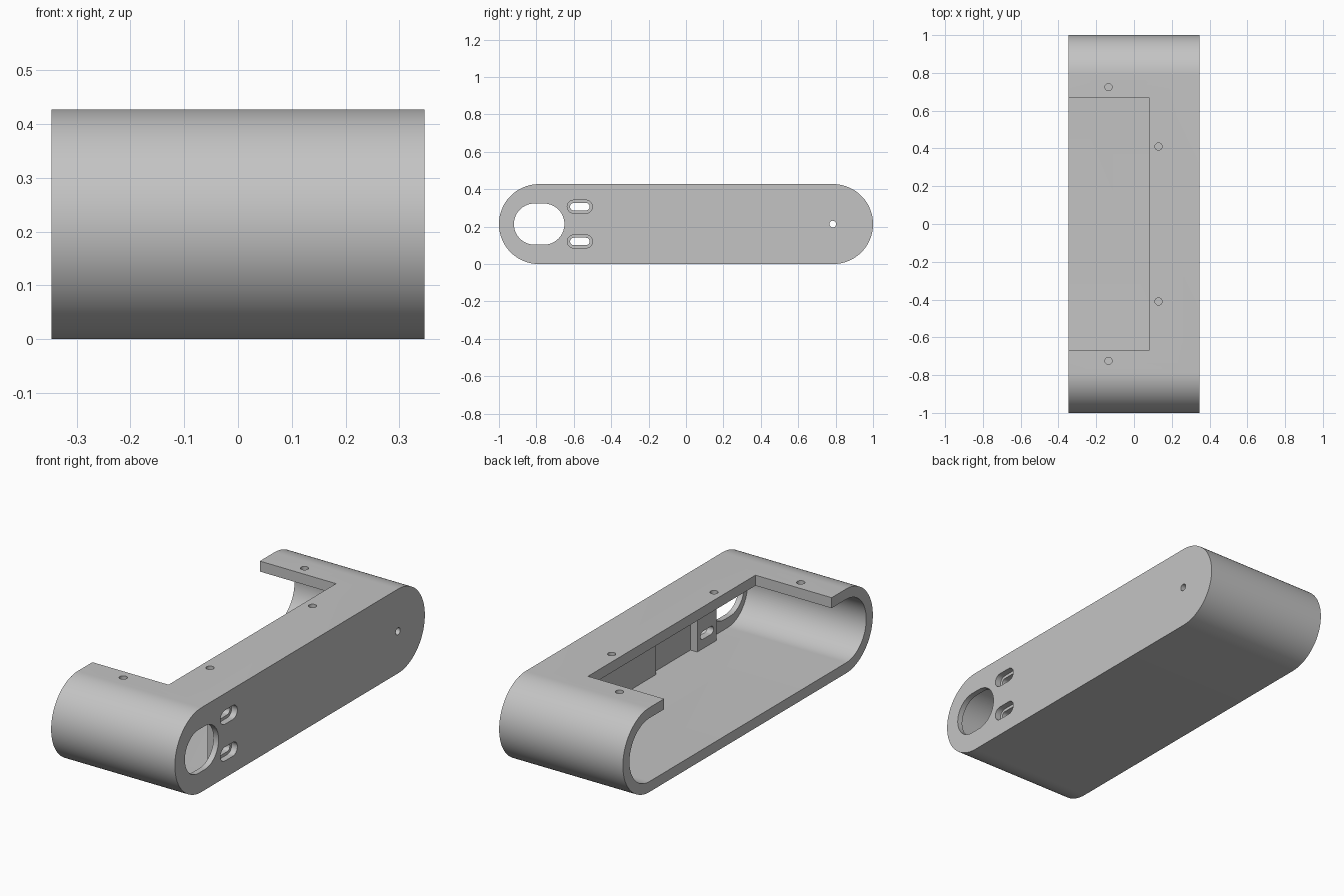
import bpy, bmesh, math

cube = bpy.data.objects.get("Cube")
if cube:
    bpy.data.objects.remove(cube, do_unlink=True)

WIDTH, HEIGHT, WALL = 0.693, 0.427, 0.053
HALF, MID = WIDTH / 2, HEIGHT / 2
INNER = MID - WALL

grey = bpy.data.materials.new("grey plastic")
grey.use_nodes = True
colour = (0.55, 0.55, 0.55, 1)
grey.diffuse_color = colour
grey.node_tree.nodes["Principled BSDF"].inputs["Base Color"].default_value = colour


def extrude(name, points, depth):
    """Prism from a list of 3D points, pushed along a vector."""
    bm = bmesh.new()
    face = bm.faces.new([bm.verts.new(p) for p in points])
    moved = bmesh.ops.extrude_face_region(bm, geom=[face])["geom"]
    verts = [g for g in moved if isinstance(g, bmesh.types.BMVert)]
    bmesh.ops.translate(bm, verts=verts, vec=depth)
    bmesh.ops.recalc_face_normals(bm, faces=bm.faces)
    mesh = bpy.data.meshes.new(name)
    bm.to_mesh(mesh)
    bm.free()
    mesh.materials.append(grey)
    obj = bpy.data.objects.new(name, mesh)
    bpy.context.collection.objects.link(obj)
    return obj


def capsule(name, x0, x1, y0, y1, z, r, round_start=True, round_end=True, n=32):
    """Prism along x; either end of its side outline may be round or square."""
    pts = []
    for y, sign, rounded in ((y1, 1, round_end), (y0, -1, round_start)):
        if rounded:
            for i in range(n + 1):
                a = math.pi * (i / n - 0.5)
                pts.append((x0, y + sign * (r * math.cos(a) - r), z + sign * r * math.sin(a)))
        else:
            pts += [(x0, y, z - sign * r), (x0, y, z + sign * r)]
    return extrude(name, pts, (x1 - x0, 0, 0))


def cut(target, cutter):
    mod = target.modifiers.new("cut", "BOOLEAN")
    mod.operation = "DIFFERENCE"
    mod.solver = "EXACT"
    mod.object = cutter
    bpy.context.view_layer.objects.active = target
    bpy.ops.object.modifier_apply(modifier=mod.name)
    bpy.data.objects.remove(cutter, do_unlink=True)


# Rounded outer body
housing = capsule("housing", -HALF, HALF, -1, 1, MID, MID, n=48)

# Main cavity, open on one side, stopping at the slot block's face
end = 1 - WALL
cut(housing, capsule("cavity", -1, 0.28, -end, end, MID, INNER, n=48))

# Deeper pockets that leave the slot block standing
cut(housing, capsule("rear_pocket", 0.2, 0.295, -0.3, end, MID, INNER, False, True, n=48))
cut(housing, capsule("middle_pocket", 0.2, 0.318, -0.49, -0.18, MID, INNER, False, False))
cut(housing, capsule("front_pocket", 0.2, 0.318, -end, -0.645, MID, INNER, True, False, n=48))

# Rectangular opening in the top
opening = [(-1, -0.67, 0.3), (0.08, -0.67, 0.3), (0.08, 0.67, 0.3), (-1, 0.67, 0.3)]
cut(housing, extrude("top_opening", opening, (0, 0, 1)))

# Large window, two counterbored slots and a pin hole in the side wall
cut(housing, capsule("window", 0.2, 1, -0.92, -0.65, MID, 0.11))
for z in (MID - 0.093, MID + 0.093):
    cut(housing, capsule("slot_recess", 0.315, 1, -0.635, -0.5, z, 0.035, n=16))
    cut(housing, capsule("slot", 0.2, 1, -0.62, -0.515, z, 0.02, n=16))
cut(housing, capsule("pin_hole", 0.2, 1, 0.767, 0.803, MID, 0.018, n=16))

# Screw holes through the top
for x, y in ((-0.135, 0.725), (0.13, 0.41)):
    for side in (-1, 1):
        ring = [(x + 0.019 * math.cos(math.tau * i / 32),
                 side * y + 0.019 * math.sin(math.tau * i / 32), 0.3) for i in range(32)]
        cut(housing, extrude("screw_hole", ring, (0, 0, 1)))

# Smooth round ends, crisp edges
bpy.ops.object.select_all(action="DESELECT")
housing.select_set(True)
bpy.context.view_layer.objects.active = housing
bpy.ops.object.shade_smooth_by_angle(angle=math.radians(30))
